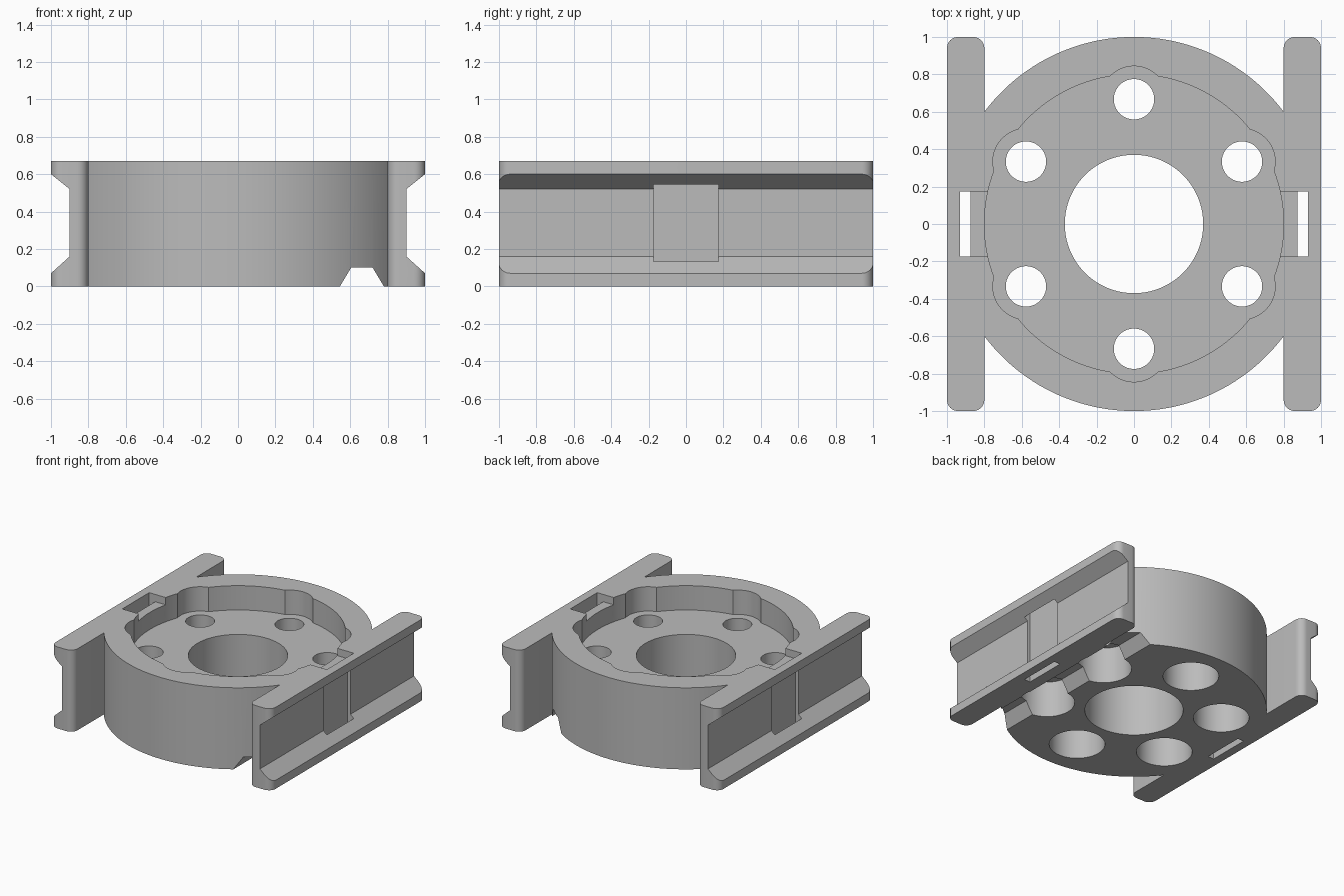
import bpy
import bmesh
from math import cos, sin, pi, radians
from mathutils import Vector

cube = bpy.data.objects.get("Cube")
if cube:
    bpy.data.objects.remove(cube, do_unlink=True)

HEIGHT = 0.67      # overall height
FLOOR = 0.47       # floor of the top pocket
BOLT_RING = 0.667  # radius of the bolt circle

grey = bpy.data.materials.new("plain grey")
grey.use_nodes = True
colour = (0.5, 0.5, 0.5, 1)
grey.diffuse_color = colour
grey.node_tree.nodes["Principled BSDF"].inputs["Base Color"].default_value = colour


def prism(name, points, sweep):
    """Closed outline swept along a vector into a solid."""
    bm = bmesh.new()
    face = bm.faces.new([bm.verts.new(p) for p in points])
    out = bmesh.ops.extrude_face_region(bm, geom=[face])
    moved = [g for g in out["geom"] if isinstance(g, bmesh.types.BMVert)]
    bmesh.ops.translate(bm, verts=moved, vec=Vector(sweep))
    bmesh.ops.recalc_face_normals(bm, faces=bm.faces)
    mesh = bpy.data.meshes.new(name)
    bm.to_mesh(mesh)
    bm.free()
    mesh.materials.append(grey)
    obj = bpy.data.objects.new(name, mesh)
    bpy.context.collection.objects.link(obj)
    return obj


def disc(name, x, y, r, z0, z1, sides=64):
    angles = [2 * pi * (i + 0.5) / sides for i in range(sides)]
    pts = [(x + r * cos(a), y + r * sin(a), z0) for a in angles]
    return prism(name, pts, (0, 0, z1 - z0))


def block(name, x0, x1, y, z0, z1):
    pts = [(x0, -y, z0), (x1, -y, z0), (x1, y, z0), (x0, y, z0)]
    return prism(name, pts, (0, 0, z1 - z0))


def combine(body, tool, operation):
    """Apply a boolean and drop the helper solid."""
    bpy.context.view_layer.objects.active = body
    mod = body.modifiers.new("combine", "BOOLEAN")
    mod.operation = operation
    mod.solver = "EXACT"
    mod.object = tool
    tool.hide_render = True
    bpy.ops.object.modifier_apply(modifier=mod.name)
    bpy.data.objects.remove(tool, do_unlink=True)


# Round body
body = disc("mounting_hub", 0, 0, 1, 0, HEIGHT, 160)

# Side rails with rounded ends
R = 0.06
for side in (-1, 1):
    outline = []
    for cx, cy, start in ((1 - R, 1 - R, 0), (0.8 + R, 1 - R, 90),
                          (0.8 + R, R - 1, 180), (1 - R, R - 1, 270)):
        for step in range(9):
            a = radians(start + step * 90 / 8)
            outline.append((side * (cx + R * cos(a)), cy + R * sin(a), 0))
    combine(body, prism("rail", outline, (0, 0, HEIGHT)), "UNION")

# Top pocket, with a scallop around each bolt
combine(body, disc("pocket", 0, 0, 0.8, FLOOR, 1, 128), "DIFFERENCE")
bolts = [(BOLT_RING * cos(radians(a)), BOLT_RING * sin(radians(a)))
         for a in range(30, 390, 60)]
for x, y in bolts:
    combine(body, disc("scallop", x, y, 0.177, FLOOR, 1), "DIFFERENCE")

# Central bore, bolt holes and their wider recesses underneath
combine(body, disc("bore", 0, 0, 0.37, -1, 1, 96), "DIFFERENCE")
for x, y in bolts:
    combine(body, disc("bolt_hole", x, y, 0.108, -1, 1, 48), "DIFFERENCE")
    combine(body, disc("bolt_recess", x, y, 0.21, -1, 0.3), "DIFFERENCE")

# Outer rail grooves, strap slots and strap notches
for side in (-1, 1):
    groove = [(1.1, -0.02), (0.9, 0.16), (0.9, 0.52), (1.1, 0.68)]
    combine(body, prism("groove", [(side * x, -2, z) for x, z in groove], (0, 4, 0)),
            "DIFFERENCE")
    combine(body, block("strap_slot", side * 0.875, side * 0.93, 0.175, -1, 1),
            "DIFFERENCE")
    combine(body, block("strap_notch", side * 0.7, side * 0.9, 0.175, HEIGHT - 0.06, 1),
            "DIFFERENCE")

# Tapered wire channel across the underside
channel = [(0.49, -0.1), (0.545, 0), (0.605, 0.1), (0.72, 0.1), (0.78, 0), (0.84, -0.1)]
combine(body, prism("wire_channel", [(x, -2, z) for x, z in channel], (0, 4, 0)),
        "DIFFERENCE")

# Smooth the round walls, keep the machined edges crisp
bpy.ops.object.select_all(action="DESELECT")
body.select_set(True)
bpy.context.view_layer.objects.active = body
bpy.ops.object.shade_smooth_by_angle(angle=radians(25))
